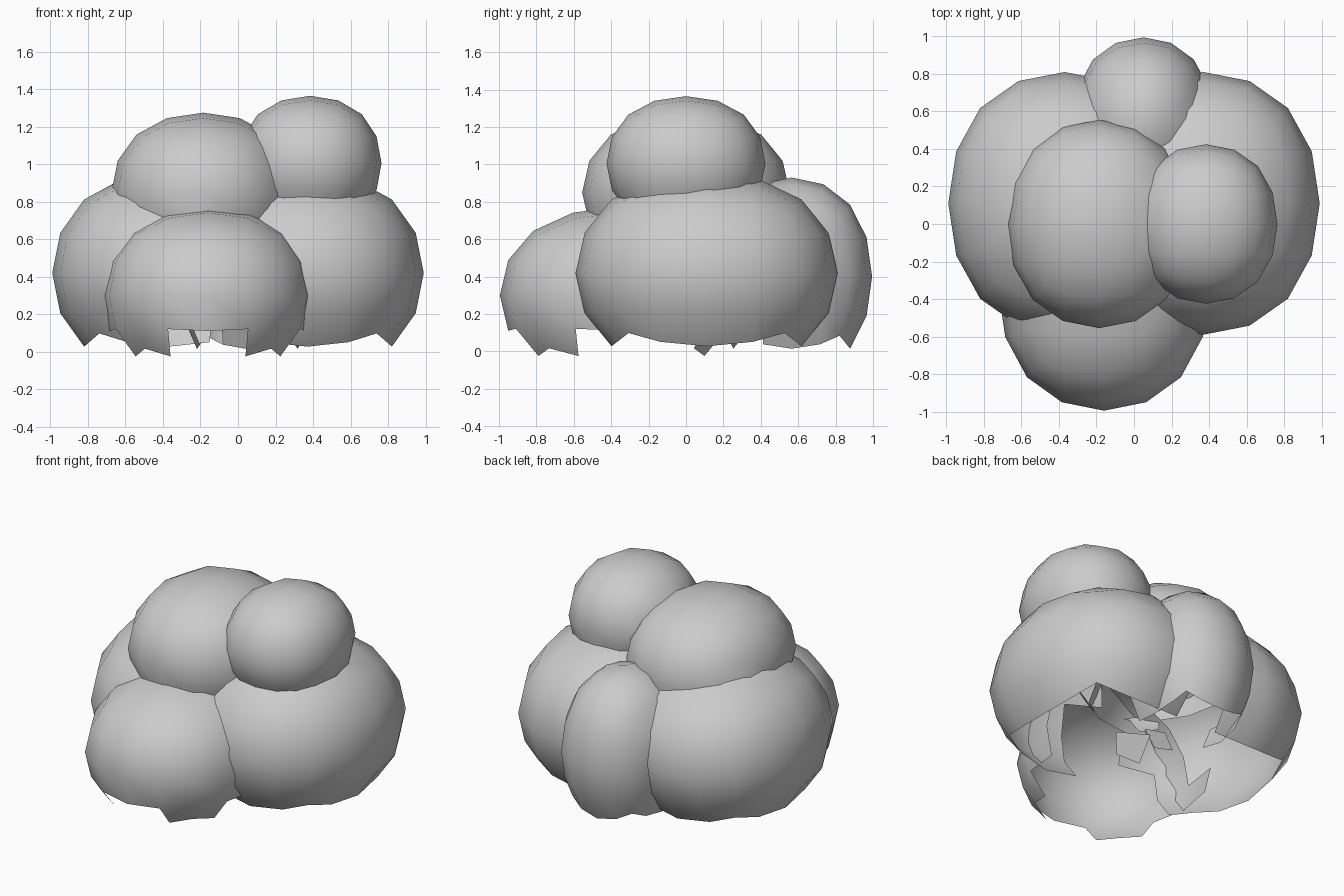
import bpy
import bmesh
from mathutils import Vector

if "Cube" in bpy.data.objects:
    bpy.data.objects.remove(bpy.data.objects["Cube"])

# name, centre, radii of every rounded clump
CLUMPS = [
    ("left_clump", (-0.37, 0.11, 0.42), (0.62, 0.70, 0.54)),
    ("right_clump", (0.37, 0.11, 0.42), (0.62, 0.70, 0.54)),
    ("back_clump", (0.05, 0.565, 0.40), (0.37, 0.43, 0.53)),
    ("front_clump", (-0.16, -0.345, 0.30), (0.565, 0.65, 0.475)),
    ("upper_left_clump", (-0.185, 0.0, 0.85), (0.49, 0.555, 0.425)),
    ("top_right_clump", (0.383, 0.0, 1.005), (0.382, 0.425, 0.36)),
]


def depth(p, centre, radii):
    """Below 1 means the point is inside that clump."""
    return Vector([(p[i] - centre[i]) / radii[i] for i in range(3)]).length


def clump(name, centre, radii):
    # rounded ball: cube smoothed by two subdivision levels
    bpy.ops.mesh.primitive_cube_add(size=2)
    ob = bpy.context.object
    ob.name = name
    sub = ob.modifiers.new("round", 'SUBSURF')
    sub.levels = 2
    bpy.ops.object.modifier_apply(modifier=sub.name)

    bm = bmesh.new()
    bm.from_mesh(ob.data)
    size = max(v.co.x for v in bm.verts)
    for v in bm.verts:
        v.co = Vector([v.co[i] / size * radii[i] + centre[i] for i in range(3)])

    # open underside, and remove faces buried inside neighbouring clumps
    others = [(c, r) for n, c, r in CLUMPS if n != name]
    doomed = []
    for f in bm.faces:
        low = f.calc_center_median().z < 0.05
        buried = any(all(depth(v.co, c, r) < 0.97 for v in f.verts)
                     for c, r in others)
        if low or buried:
            doomed.append(f)
    bmesh.ops.delete(bm, geom=doomed, context='FACES')
    for f in bm.faces:
        f.smooth = True
    bm.to_mesh(ob.data)
    bm.free()


for spec in CLUMPS:
    clump(*spec)
